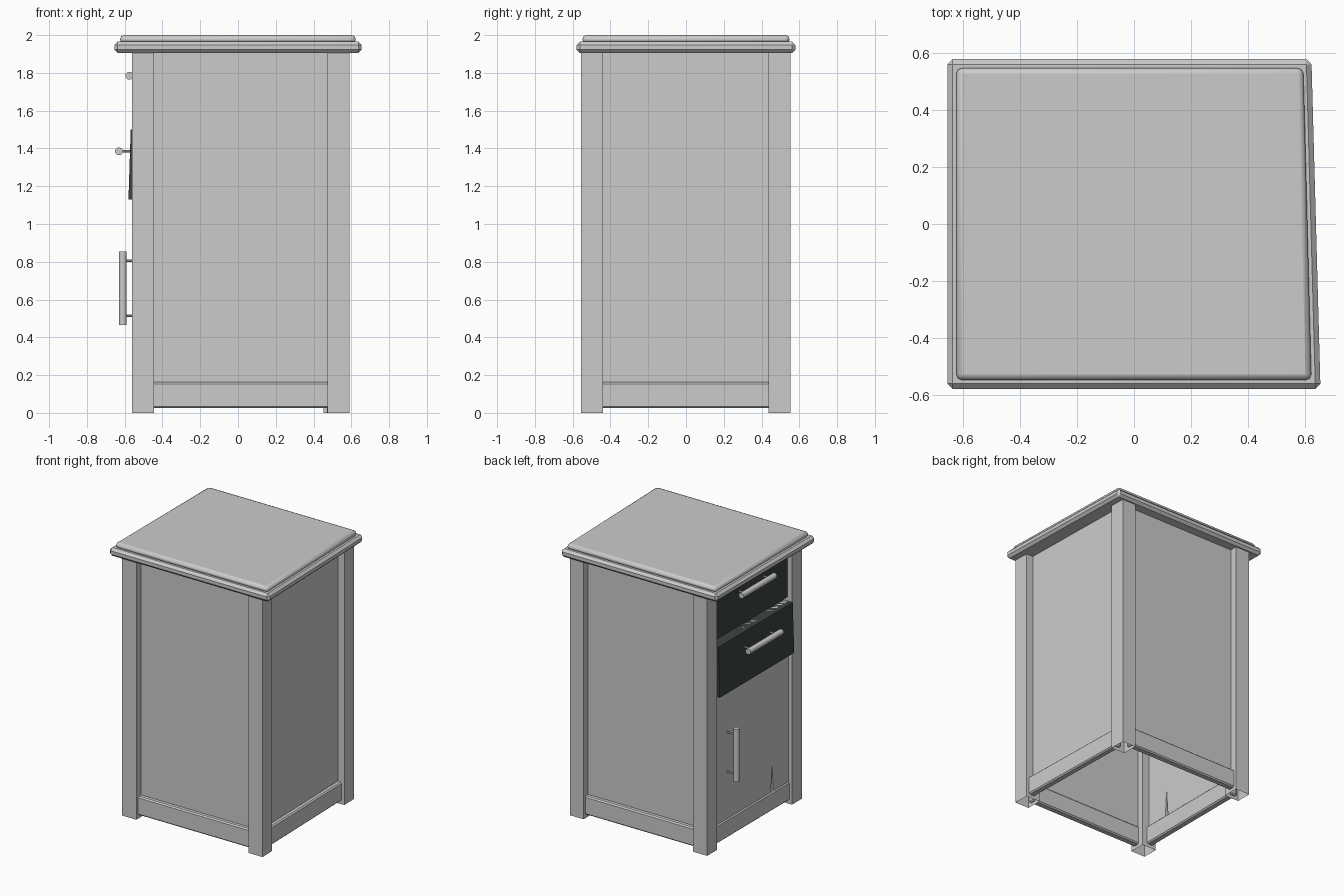
import bpy, bmesh, math
from mathutils import Vector, Matrix

if "Cube" in bpy.data.objects:
    bpy.data.objects.remove(bpy.data.objects["Cube"])

def skew(co):
    # the +x side leans inward toward the back
    if co.x > 0:
        co.x -= co.x / 0.62 * 0.026 * (co.y + 0.575)

def finish(bm, name, mat=None, bevel=0, segs=1, smooth=False):
    for v in bm.verts:
        skew(v.co)
    bmesh.ops.recalc_face_normals(bm, faces=bm.faces)
    me = bpy.data.meshes.new(name)
    bm.to_mesh(me)
    bm.free()
    ob = bpy.data.objects.new(name, me)
    bpy.context.collection.objects.link(ob)
    if mat:
        me.materials.append(mat)
    if bevel:
        m = ob.modifiers.new("Bevel", 'BEVEL')
        m.width, m.segments, m.limit_method = bevel, segs, 'ANGLE'
    if smooth:
        bpy.ops.object.select_all(action='DESELECT')
        ob.select_set(True)
        bpy.context.view_layer.objects.active = ob
        bpy.ops.object.shade_smooth_by_angle(angle=math.radians(40))
    return ob

def box(name, x, y, z, open_bottom=False, tilt=0, **kw):
    bm = bmesh.new()
    bmesh.ops.create_cube(bm, size=1)
    for v in bm.verts:
        v.co = Vector([r[0] + (r[1] - r[0]) * (c + 0.5) for r, c in zip((x, y, z), v.co)])
        if v.co.z > sum(z) / 2:
            v.co.x += tilt
    if open_bottom:
        low = [f for f in bm.faces if f.normal.z < -0.9 or all(v.co.z < z[0] + 1e-4 for v in f.verts)]
        bmesh.ops.delete(bm, geom=low, context='FACES_ONLY')
    return finish(bm, name, **kw)

def rod(bm, a, b, r, n):
    a, b = Vector(a), Vector(b)
    rot = (b - a).to_track_quat('Z', 'Y').to_matrix().to_4x4()
    bmesh.ops.create_cone(bm, cap_ends=True, segments=n, radius1=r, radius2=r,
                          depth=(b - a).length, matrix=Matrix.Translation((a + b) / 2) @ rot)

def handle(name, x, y, z, axis, root):
    # bar on two thin standoffs
    c, d = Vector((x, y, z)), Vector(axis)
    bm = bmesh.new()
    rod(bm, c - d * 0.195, c + d * 0.195, 0.021, 16)
    for s in (-1, 1):
        p = c + d * 0.145 * s
        rod(bm, p, (root, p.y, p.z), 0.007, 8)
    finish(bm, name, smooth=True)

green = bpy.data.materials.new("dark_green")
green.diffuse_color = (0.045, 0.06, 0.05, 1)
green.use_nodes = True
green.node_tree.nodes["Principled BSDF"].inputs["Base Color"].default_value = green.diffuse_color

# Worktop: lower slab and raised upper slab
box("top_lower_slab", (-0.655, 0.655), (-0.579, 0.579), (1.905, 1.966), bevel=0.018)
box("top_upper_slab", (-0.624, 0.624), (-0.548, 0.548), (1.955, 2.0), bevel=0.02, segs=2, smooth=True)

# Corner legs
X0, X1, Y0, Y1, W = -0.56, 0.59, -0.555, 0.552, 0.116
for side, x in (("left", (X0, X0 + W)), ("right", (X1 - W, X1))):
    for end, y in (("front", (Y0, Y0 + W)), ("back", (Y1 - W, Y1))):
        box(f"{end}_{side}_leg", x, y, (0, 1.91), open_bottom=True)

# Recessed panels and bottom rails: (outer coordinate, inward direction)
P, R, T = 0.055, 0.022, 0.012
lx, ly = (X0 + P, X1 - P), (Y0 + P, Y1 - P)
rx, ry = (X0 + 0.1, X1 - 0.1), (Y0 + 0.1, Y1 - 0.1)
for name, e, s in (("front", Y0, 1), ("back", Y1, -1)):
    box(name + "_panel", lx, sorted((e + s * P, e + s * (P + T))), (0.1, 1.91))
    box(name + "_rail", rx, sorted((e + s * R, e + s * (P + 0.02))), (0.025, 0.163), bevel=0.009)
for name, e, s in (("left", X0, 1), ("right", X1, -1)):
    box(name + "_rail", sorted((e + s * R, e + s * (P + 0.02))), ry, (0.025, 0.163), bevel=0.009)
box("right_panel", (X1 - P - T, X1 - P), ly, (0.1, 1.91))

# Door on the -x side, with a narrow split rising from its lower edge
bm = bmesh.new()
pts = [(-0.45, 0.15), (-0.265, 0.15), (-0.25, 0.37), (-0.235, 0.15),
       (0.45, 0.15), (0.45, 1.5), (-0.45, 1.5)]
f = bm.faces.new([bm.verts.new((-0.53, y, z)) for y, z in pts])
ext = bmesh.ops.extrude_face_region(bm, geom=[f])
bmesh.ops.translate(bm, vec=(0.03, 0, 0), verts=[v for v in ext["geom"] if isinstance(v, bmesh.types.BMVert)])
finish(bm, "door")

# Drawers, the lower one pulled slightly out
box("upper_drawer", (-0.525, -0.44), (-0.45, 0.45), (1.53, 1.906), mat=green)
box("lower_drawer", (-0.58, -0.44), (-0.437, 0.434), (1.13, 1.5), tilt=0.012, mat=green)

# Handles
handle("upper_drawer_handle", -0.575, -0.02, 1.785, (0, 1, 0), -0.52)
handle("lower_drawer_handle", -0.63, -0.02, 1.385, (0, 1, 0), -0.56)
handle("door_handle", -0.61, 0.28, 0.66, (0, 0, 1), -0.52)
